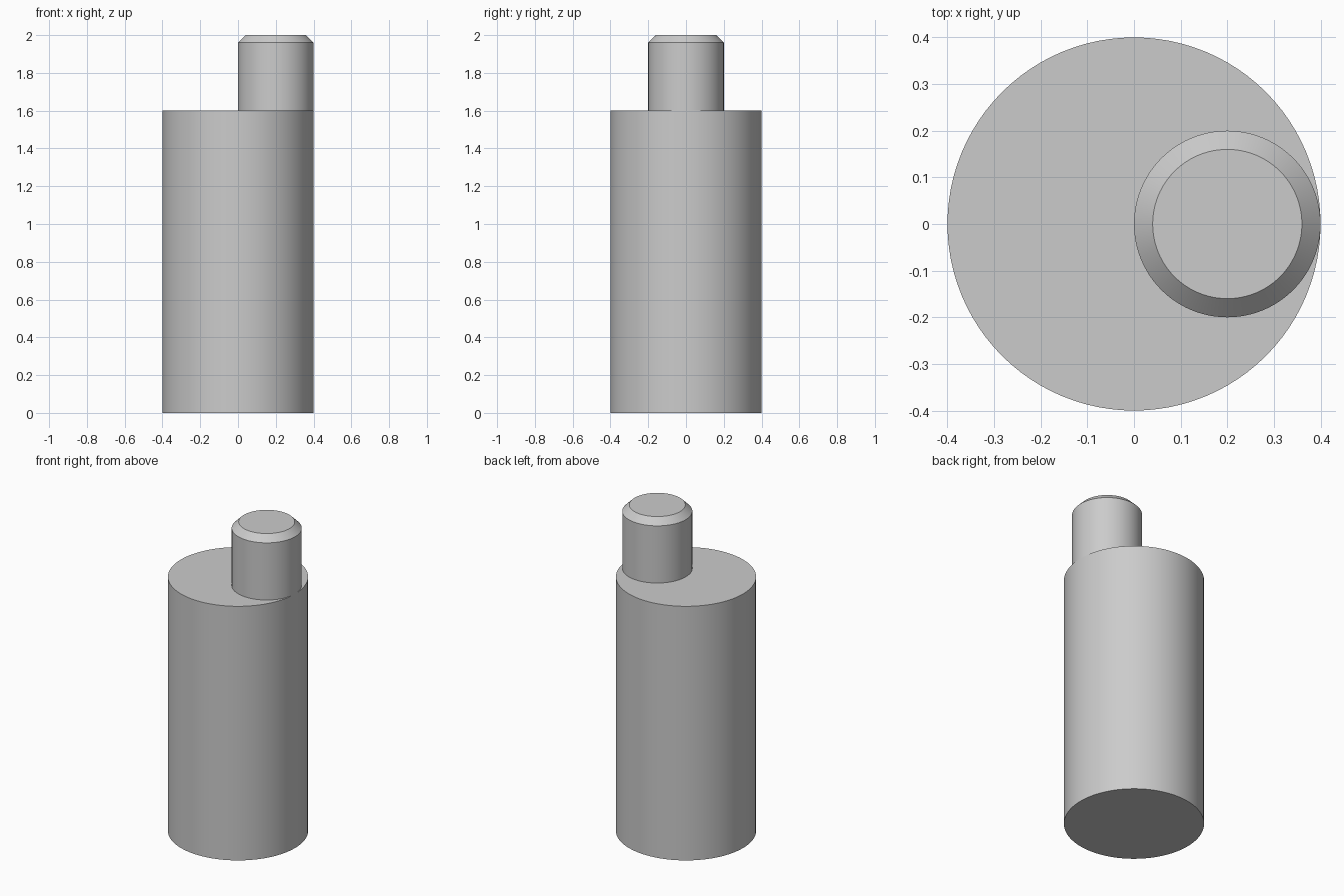
import bpy
import bmesh
import math

cube = bpy.data.objects.get("Cube")
if cube:
    bpy.data.objects.remove(cube, do_unlink=True)

SEGMENTS = 96

# Single plain grey for the whole part
grey = bpy.data.materials.new("plain grey")
grey.use_nodes = True
colour = (0.6, 0.6, 0.6, 1)
grey.diffuse_color = colour
grey.node_tree.nodes["Principled BSDF"].inputs["Base Color"].default_value = colour


def cylinder(name, radius, bottom, top, x=0, chamfer=0):
    """Upright cylinder with an optional chamfer on its top rim."""
    bm = bmesh.new()
    bmesh.ops.create_cone(bm, cap_ends=True, segments=SEGMENTS,
                          radius1=radius, radius2=radius, depth=top - bottom)
    bmesh.ops.translate(bm, verts=bm.verts, vec=(0, 0, (top - bottom) / 2))
    if chamfer:
        rim = [e for e in bm.edges
               if all(v.co.z > top - bottom - 0.001 for v in e.verts)]
        bmesh.ops.bevel(bm, geom=rim, offset=chamfer, segments=1,
                        affect='EDGES', offset_type='OFFSET')
    mesh = bpy.data.meshes.new(name)
    bm.to_mesh(mesh)
    bm.free()
    mesh.materials.append(grey)
    obj = bpy.data.objects.new(name, mesh)
    obj.location = (x, 0, bottom)
    bpy.context.collection.objects.link(obj)

    # Smooth sides, sharp rims
    bpy.ops.object.select_all(action='DESELECT')
    obj.select_set(True)
    bpy.context.view_layer.objects.active = obj
    bpy.ops.object.shade_smooth_by_angle(angle=math.radians(30))
    return obj


# Main shaft
cylinder("shaft_body", 0.4, 0, 1.6)

# Off-centre pin, flush with the left side of the shaft
cylinder("eccentric_pin", 0.2, 1.6, 2.0, x=0.2, chamfer=0.04)
